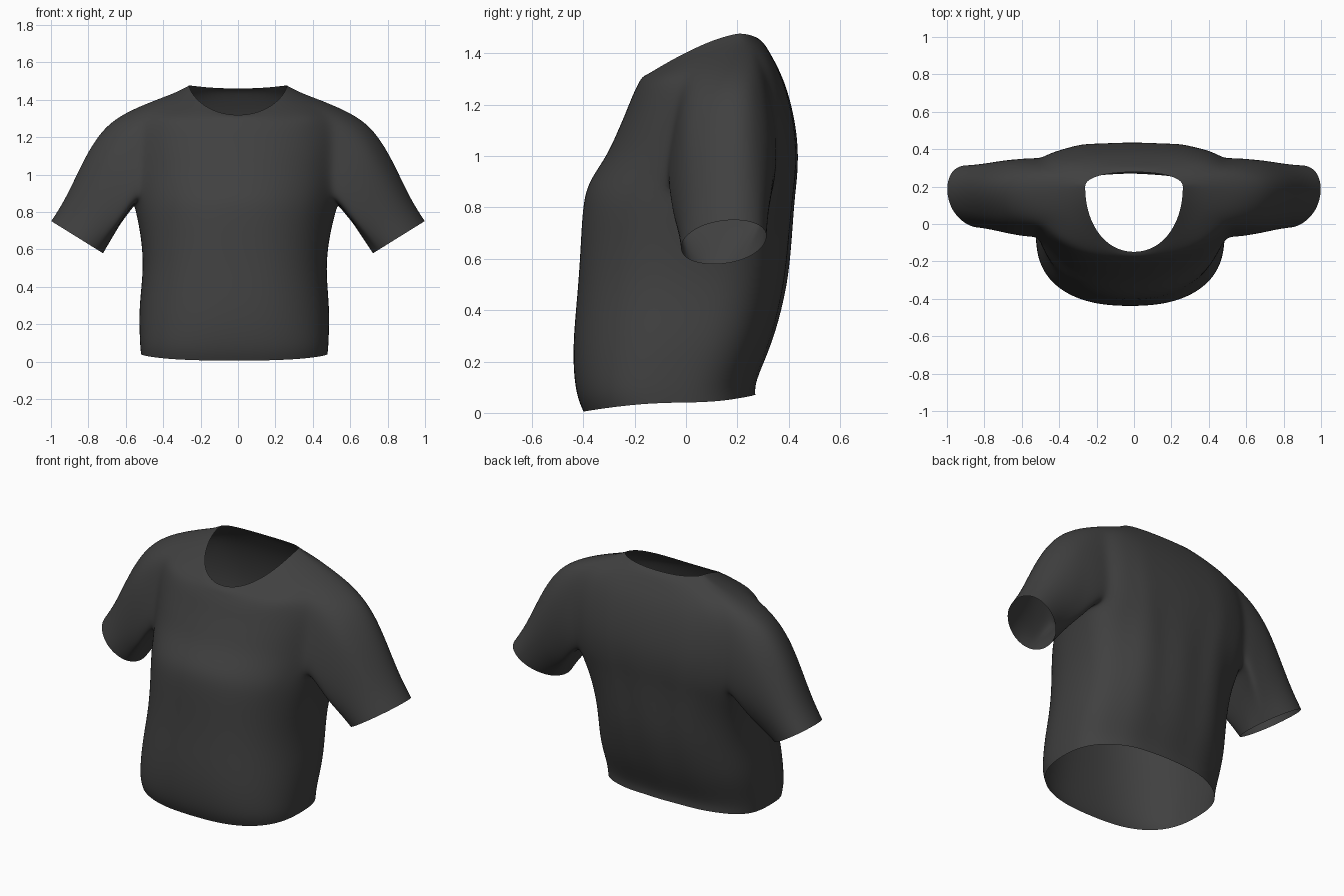
import bpy, bmesh, math
from mathutils import Vector

if "Cube" in bpy.data.objects:
    bpy.data.objects.remove(bpy.data.objects["Cube"])

N = 40                      # points around the body
FRONT, BACK = 3, 4          # armhole columns in front of / behind the side
LOW, HIGH = 7, 12           # armhole rows

# Body rings: z front, z side, z back, half width, y front, y back, y side,
# front roundness, back roundness
RINGS = [
    (.005, .04, .07, .50, -.40, .27, -.05, 2.6, 2.6),
    (.06, .09, .11, .505, -.425, .268, -.05, 2.6, 2.6),
    (.16, .17, .18, .508, -.44, .295, -.03, 2.5, 2.6),
    (.30, .30, .30, .51, -.44, .345, .01, 2.4, 2.6),
    (.50, .50, .50, .487, -.42, .395, .05, 2.4, 2.6),
    (.68, .67, .68, .505, -.41, .41, .09, 2.3, 2.6),
    (.83, .79, .83, .535, -.402, .42, .13, 2.2, 2.8),
    (.91, .86, .91, .55, -.375, .43, .15, 2.1, 3.0),
    (1.0, .98, 1.01, .555, -.31, .435, .15, 2.1, 3.2),
    (1.09, 1.10, 1.11, .56, -.27, .427, .15, 2.1, 3.2),
    (1.17, 1.21, 1.22, .565, -.235, .405, .16, 2.1, 3.1),
    (1.235, 1.305, 1.31, .56, -.21, .375, .17, 2.1, 2.9),
    (1.275, 1.365, 1.37, .535, -.19, .345, .18, 2.1, 2.6),
    (1.295, 1.408, 1.415, .42, -.18, .32, .19, 2.1, 2.4),
    (1.31, 1.44, 1.445, .33, -.168, .30, .195, 2.1, 2.3),
    (1.318, 1.477, 1.46, .262, -.15, .278, .20, 2.1, 2.2),
]


def power(v, e):
    return math.copysign(abs(v) ** e, v)


def body_point(ring, j):
    zf, zs, zb, w, yf, yb, ys, nf, nb = ring
    a = 2 * math.pi * j / N
    c, s = math.cos(a), math.sin(a)
    c = 0 if abs(c) < 1e-6 else c
    s = 0 if abs(s) < 1e-6 else s
    n = nb if s > 0 else nf
    x = w * power(c, 2 / n)
    y = ys + (yb - ys if s > 0 else ys - yf) * power(s, 2 / n)
    z = zs + ((zb if s > 0 else zf) - zs) * abs(s) ** (2 if s > 0 else 1.3)
    # soft hanging folds on the back, fading towards the neck
    if s > 0:
        y += .010 * s * math.cos(x * 26) * max(0, 1 - abs(z - .65) / .75)
    return Vector((x - .02 * min(1, max(0, 1.4 - zs)), y, z))


bm = bmesh.new()
grid = [[bm.verts.new(body_point(r, j)) for j in range(N)] for r in RINGS]


def in_armhole(i, j):
    right = (j + FRONT) % N < FRONT + BACK
    left = N // 2 - BACK <= j < N // 2 + FRONT
    return LOW <= i < HIGH and (right or left)


# Body and shoulders, leaving the two armholes open
for i in range(len(RINGS) - 1):
    for j in range(N):
        if not in_armhole(i, j):
            k = (j + 1) % N
            bm.faces.new((grid[i][j], grid[i][k], grid[i + 1][k], grid[i + 1][j]))


def sleeve(side):
    # walk the armhole border: bottom, back, top, front
    cols, rows = FRONT + BACK, HIGH - LOW
    path = [(c, 0) for c in range(cols)] + [(cols, r) for r in range(rows)]
    path += [(c, rows) for c in range(cols, 0, -1)] + [(0, r) for r in range(rows, 0, -1)]
    start, angles = [], []
    for c, r in path:
        j = c - FRONT
        j = j % N if side > 0 else N // 2 - j
        start.append(grid[LOW + r][j])
        angles.append(math.atan2(2 * r / rows - 1, 2 * c / cols - 1))
    origin = [v.co.copy() for v in start]
    # round off the armhole corners
    for k, v in enumerate(start):
        v.co = origin[k] * .5 + (origin[k - 1] + origin[(k + 1) % len(start)]) * .25
    origin = [v.co.copy() for v in start]
    previous, steps = start, 8
    for q in range(1, steps + 1):
        t = q / steps
        bulge = 6.75 * t * (1 - t) ** 2
        ring = []
        for co, a in zip(origin, angles):
            u, h = math.cos(a), math.sin(a)
            cuff = Vector((side * (.86 + .14 * h), .147 + .165 * u + .04 * h, .665 + .087 * h))
            p = co.lerp(cuff, t)
            top = max(0, h)
            p += Vector((side * .055 * top, .02 * u, .055 * top)) * bulge
            ring.append(bm.verts.new(p))
        for k in range(len(ring)):
            m = (k + 1) % len(ring)
            quad = (previous[k], previous[m], ring[m], ring[k])
            bm.faces.new(quad if side > 0 else quad[::-1])
        previous = ring


for side in (1, -1):
    sleeve(side)

# Relax the cloth around the armholes
near = [v for v in bm.verts if .40 < abs(v.co.x) < .66 and v.co.z > .78]
for _ in range(2):
    bmesh.ops.smooth_vert(bm, verts=near, factor=.3, use_axis_x=True,
                          use_axis_y=True, use_axis_z=True)
bmesh.ops.recalc_face_normals(bm, faces=bm.faces)

mesh = bpy.data.meshes.new("shirt")
bm.to_mesh(mesh)
bm.free()
shirt = bpy.data.objects.new("shirt", mesh)
bpy.context.collection.objects.link(shirt)

cloth = bpy.data.materials.new("charcoal cloth")
cloth.diffuse_color = (.052, .052, .052, 1)
cloth.use_nodes = True
cloth.node_tree.nodes["Principled BSDF"].inputs["Base Color"].default_value = cloth.diffuse_color
mesh.materials.append(cloth)
mesh.shade_smooth()
sub = shirt.modifiers.new("smooth cloth", 'SUBSURF')
sub.levels = sub.render_levels = 2
